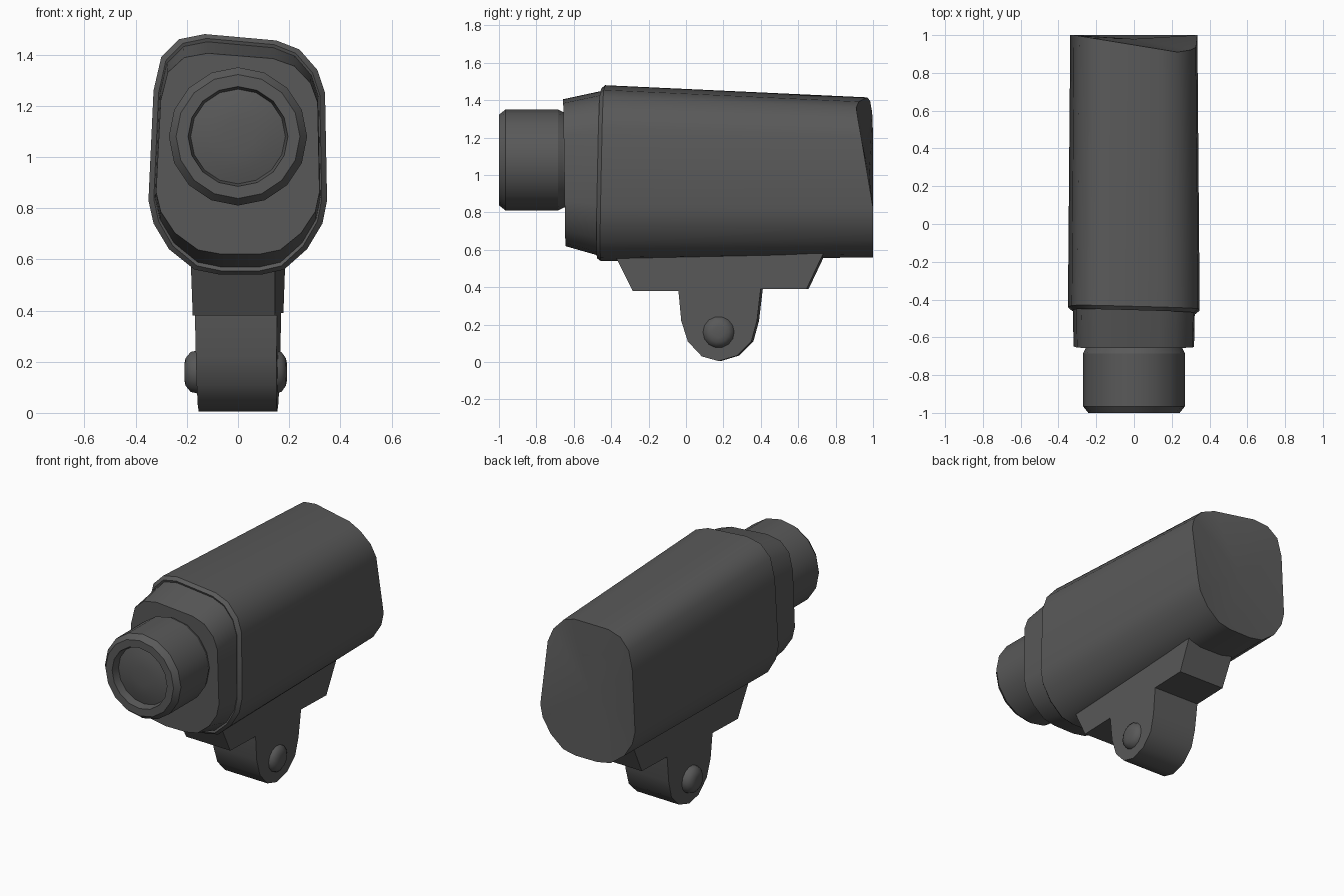
import bpy, bmesh, math
from mathutils import Matrix, Vector

cube = bpy.data.objects.get("Cube")
if cube:
    bpy.data.objects.remove(cube)

grey = bpy.data.materials.new("dark_grey")
grey.use_nodes = True
colour = (0.1, 0.1, 0.1, 1)
grey.diffuse_color = colour
grey.node_tree.nodes["Principled BSDF"].inputs["Base Color"].default_value = colour


def finish(name, bm):
    """Turn a bmesh into a named object with outward normals."""
    bmesh.ops.recalc_face_normals(bm, faces=bm.faces)
    mesh = bpy.data.meshes.new(name)
    bm.to_mesh(mesh)
    bm.free()
    mesh.materials.append(grey)
    obj = bpy.data.objects.new(name, mesh)
    bpy.context.collection.objects.link(obj)
    return obj


def loft(name, rings, soft=()):
    """Skin closed rings, cap both ends; ring edges are sharp unless listed as soft."""
    bm = bmesh.new()
    loops = [[bm.verts.new(p) for p in ring] for ring in rings]
    n = len(loops[0])
    for a, b in zip(loops, loops[1:]):
        for i in range(n):
            j = (i + 1) % n
            bm.faces.new((a[i], a[j], b[j], b[i])).smooth = True
    for k in (0, -1):
        # Caps are fans, so slightly warped ends stay clean
        centre = sum((v.co for v in loops[k]), Vector()) / n
        bmesh.ops.poke(bm, faces=[bm.faces.new(loops[k])])
    for f in bm.faces:
        f.smooth = True
    for k, loop in enumerate(loops):
        for i in range(n):
            edge = bm.edges.get((loop[i], loop[(i + 1) % n]))
            edge.smooth = k in soft
    return finish(name, bm)


def turned(name, profile, axis, centre, sides, soft=()):
    """Lathe (position, radius) pairs round the x or y axis."""
    rings = []
    for t, r in profile:
        ring = []
        for i in range(sides):
            a = math.tau * i / sides
            u, w = r * math.cos(a), r * math.sin(a)
            off = Vector((t, u, w)) if axis == "x" else Vector((u, t, w))
            ring.append(Vector(centre) + off)
        rings.append(ring)
    return loft(name, rings, soft)


# Rounded cross-section of the housing, slightly lopsided (x, z)
section = [(-.13, 1.48), (-.23, 1.46), (-.30, 1.39), (-.33, 1.26), (-.35, .83),
           (-.33, .74), (-.27, .64), (-.17, .56), (-.07, .54), (.09, .54),
           (.18, .56), (.27, .64), (.33, .74), (.348, .83), (.34, 1.25),
           (.31, 1.34), (.24, 1.42), (.15, 1.455)]


def ring(width, low, high, depth):
    """Section scaled in x, refitted between two heights, placed at depth(x, z)."""
    pts = []
    for x, z in section:
        z = low + (z - .54) / .94 * (high - low)
        pts.append((x * width, depth(x, z), z))
    return pts


def clamp(v):
    return max(0, min(1, v))


# Housing with bevelled front rim, tapered hood and slanted back
loft("housing", [
    ring(.915, .62, 1.405, lambda x, z: -.645 - .015 * (z - .62)),
    ring(.925, .57, 1.45, lambda x, z: -.46 - .025 * x + .02 * (z - 1)),
    ring(.94, .555, 1.463, lambda x, z: -.465 - .025 * x + .02 * (z - 1)),
    ring(1, .54, 1.48, lambda x, z: -.445 - .025 * x + .02 * (z - 1)),
    ring(.965, .56, 1.415, lambda x, z:
         1 - .09 * clamp((x + .33) / .57) * clamp((z - .85) / .5)),
])

# Eyepiece barrel with a shallow recess and domed lens
turned("barrel", [(-.64, .25), (-.655, .255), (-.685, .27), (-.965, .27),
                  (-1, .242), (-1, .195), (-.95, .185)], "y", (0, 0, 1.08), 16)
turned("lens", [(-.94, .187), (-.95, .185), (-.965, .13), (-.972, .06)],
       "y", (0, 0, 1.08), 16, soft=(2, 3))


def slab(name, outline):
    """Extrude a side outline (y, z) across x, narrowing downward and yawed a little."""
    bm = bmesh.new()
    face = bm.faces.new([bm.verts.new((-.16, y, z)) for y, z in outline])
    new = bmesh.ops.extrude_face_region(bm, geom=[face])["geom"]
    bmesh.ops.translate(bm, vec=(.32, 0, 0),
                        verts=[v for v in new if isinstance(v, bmesh.types.BMVert)])
    for v in bm.verts:
        v.co.x *= .96 + .12 * v.co.z
    bmesh.ops.rotate(bm, verts=bm.verts, cent=(0, .18, 0),
                     matrix=Matrix.Rotation(-.035, 3, "Z"))
    obj = finish(name, bm)
    bpy.context.view_layer.objects.active = obj
    for o in bpy.context.selected_objects:
        o.select_set(False)
    obj.select_set(True)
    bpy.ops.object.shade_smooth_by_angle(angle=math.radians(35))
    return obj


# Mounting rail and rounded hinge leg in one outline
slab("mount", [(-.38, .58), (-.28, .38), (-.035, .38), (-.02, .22), (.015, .11),
               (.09, .03), (.18, .005), (.28, .035), (.355, .11), (.385, .22),
               (.405, .39), (.65, .39), (.74, .58)])

# Hinge bolt with domed heads
turned("hinge_bolt", [(-.21, .03), (-.205, .055), (-.185, .08), (-.15, .088),
                      (.14, .088), (.17, .08), (.187, .055), (.192, .03)],
       "x", (0, .175, .16), 14, soft=range(8))
